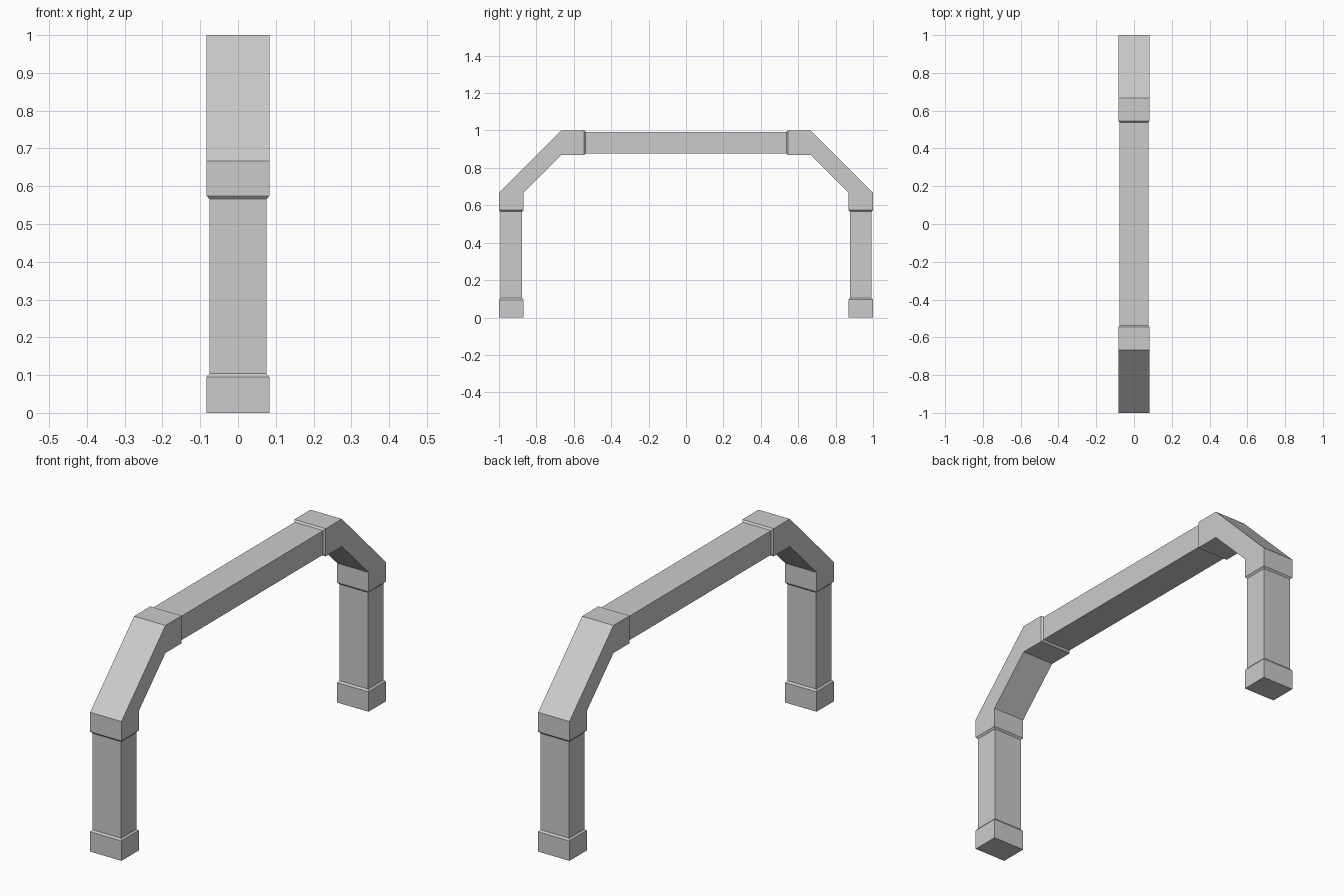
import bpy
import bmesh

if "Cube" in bpy.data.objects:
    bpy.data.objects.remove(bpy.data.objects["Cube"])

WIDE, SLIM = 0.083, 0.0755   # half widths along x

# Cross-sections up one leg: outer (y, z), inner (y, z), half width
half = [
    # foot block with bevelled top
    ((1.0, 0.0), (0.869, 0.0), WIDE),
    ((1.0, 0.095), (0.869, 0.095), WIDE),
    ((0.993, 0.104), (0.876, 0.104), SLIM),
    # post, up to the bevelled start of the corner brace
    ((0.993, 0.566), (0.876, 0.566), SLIM),
    ((1.0, 0.574), (0.869, 0.574), WIDE),
    # diagonal corner brace
    ((1.0, 0.667), (0.869, 0.667), WIDE),
    ((0.667, 1.0), (0.667, 0.868), WIDE),
    ((0.545, 1.0), (0.545, 0.868), WIDE),
    # start of the crossbeam
    ((0.537, 0.992), (0.537, 0.877), SLIM),
]


def flip(section):
    (oy, oz), (iy, iz), w = section
    return (-oy, oz), (-iy, iz), w


# Whole arch: one leg, across the crossbeam, down the mirrored leg
sections = half + [flip(s) for s in reversed(half)]

bm = bmesh.new()
rings = []
for (oy, oz), (iy, iz), w in sections:
    corners = [(-w, oy, oz), (w, oy, oz), (w, iy, iz), (-w, iy, iz)]
    rings.append([bm.verts.new(c) for c in corners])

for a, b in zip(rings, rings[1:]):
    for i in range(4):
        j = (i + 1) % 4
        bm.faces.new((a[i], a[j], b[j], b[i]))

# Undersides of the two feet
bm.faces.new(rings[0])
bm.faces.new(rings[-1])
bmesh.ops.recalc_face_normals(bm, faces=bm.faces)

mesh = bpy.data.meshes.new("arch_frame")
bm.to_mesh(mesh)
bm.free()
bpy.context.collection.objects.link(bpy.data.objects.new("arch_frame", mesh))
